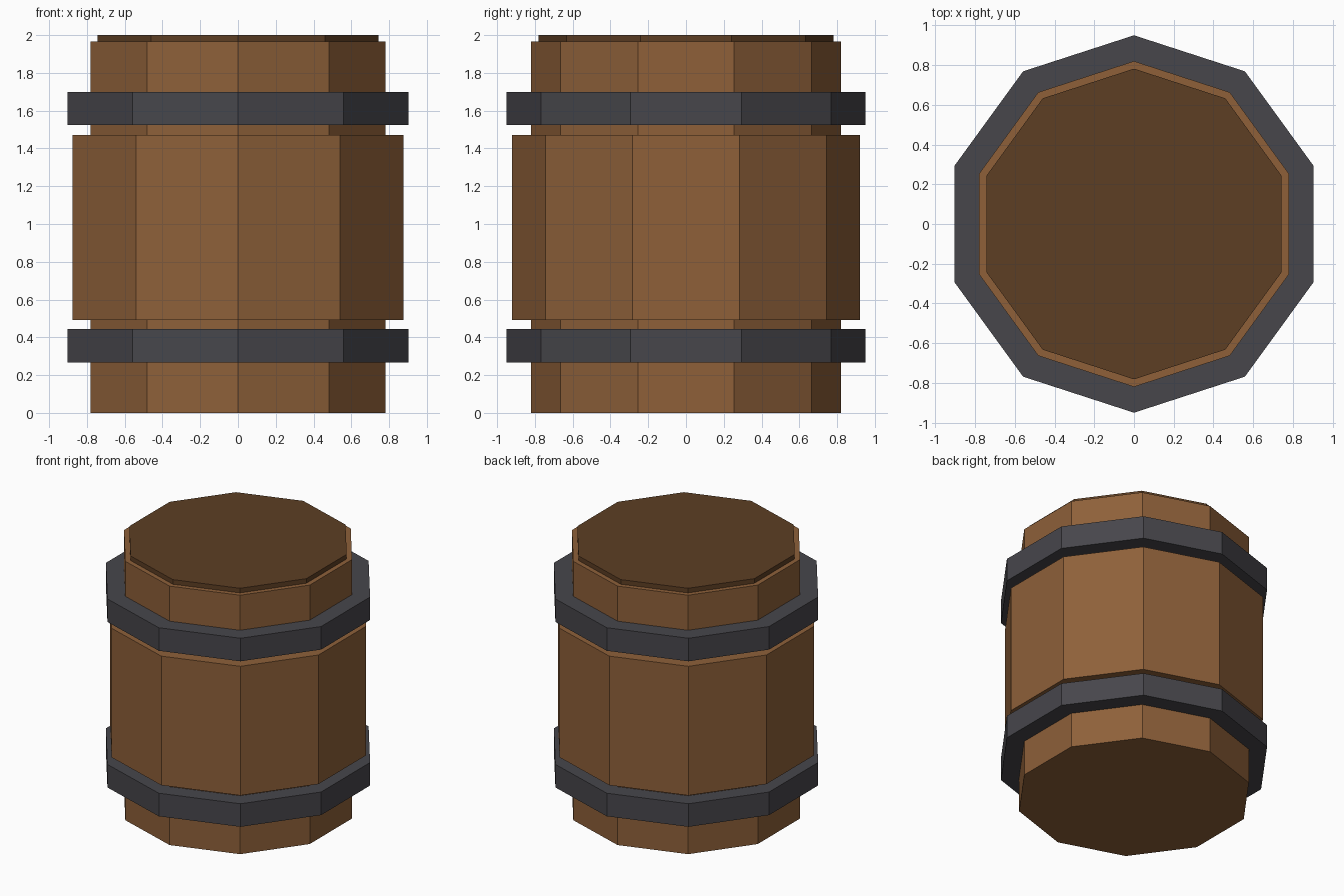
import bpy, bmesh
from math import sin, cos, tau

SIDES = 10

cube = bpy.data.objects.get("Cube")
if cube:
    bpy.data.objects.remove(cube, do_unlink=True)


def make_material(name, srgb):
    linear = [((c / 255 + 0.055) / 1.055) ** 2.4 for c in srgb] + [1.0]
    mat = bpy.data.materials.new(name)
    mat.use_nodes = True
    mat.diffuse_color = linear
    mat.node_tree.nodes["Principled BSDF"].inputs["Base Color"].default_value = linear
    return mat


def prism(name, radius, bottom, top, mat):
    """Upright ten-sided prism with a corner on the y axis."""
    bm = bmesh.new()
    ring = [bm.verts.new((radius * sin(tau * i / SIDES),
                          radius * cos(tau * i / SIDES), bottom))
            for i in range(SIDES)]
    base = bm.faces.new(ring)
    raised = bmesh.ops.extrude_face_region(bm, geom=[base], use_keep_orig=True)
    verts = [g for g in raised["geom"] if isinstance(g, bmesh.types.BMVert)]
    bmesh.ops.translate(bm, verts=verts, vec=(0, 0, top - bottom))
    bmesh.ops.recalc_face_normals(bm, faces=bm.faces)
    mesh = bpy.data.meshes.new(name)
    bm.to_mesh(mesh)
    bm.free()
    mesh.materials.append(mat)
    obj = bpy.data.objects.new(name, mesh)
    bpy.context.collection.objects.link(obj)
    return obj


wood = make_material("warm brown wood", (142, 96, 57))
dark_wood = make_material("dark brown wood", (93, 62, 35))
iron = make_material("dark grey iron", (71, 70, 75))

# Wooden body and its wider middle
prism("barrel_body", 0.82, 0.0, 1.965, wood)
prism("barrel_middle", 0.92, 0.492, 1.472, wood)

# Lid standing slightly proud of the body
prism("lid", 0.782, 1.9, 2.0, dark_wood)

# Iron hoops
prism("lower_hoop", 0.95, 0.268, 0.443, iron)
prism("upper_hoop", 0.95, 1.524, 1.699, iron)
